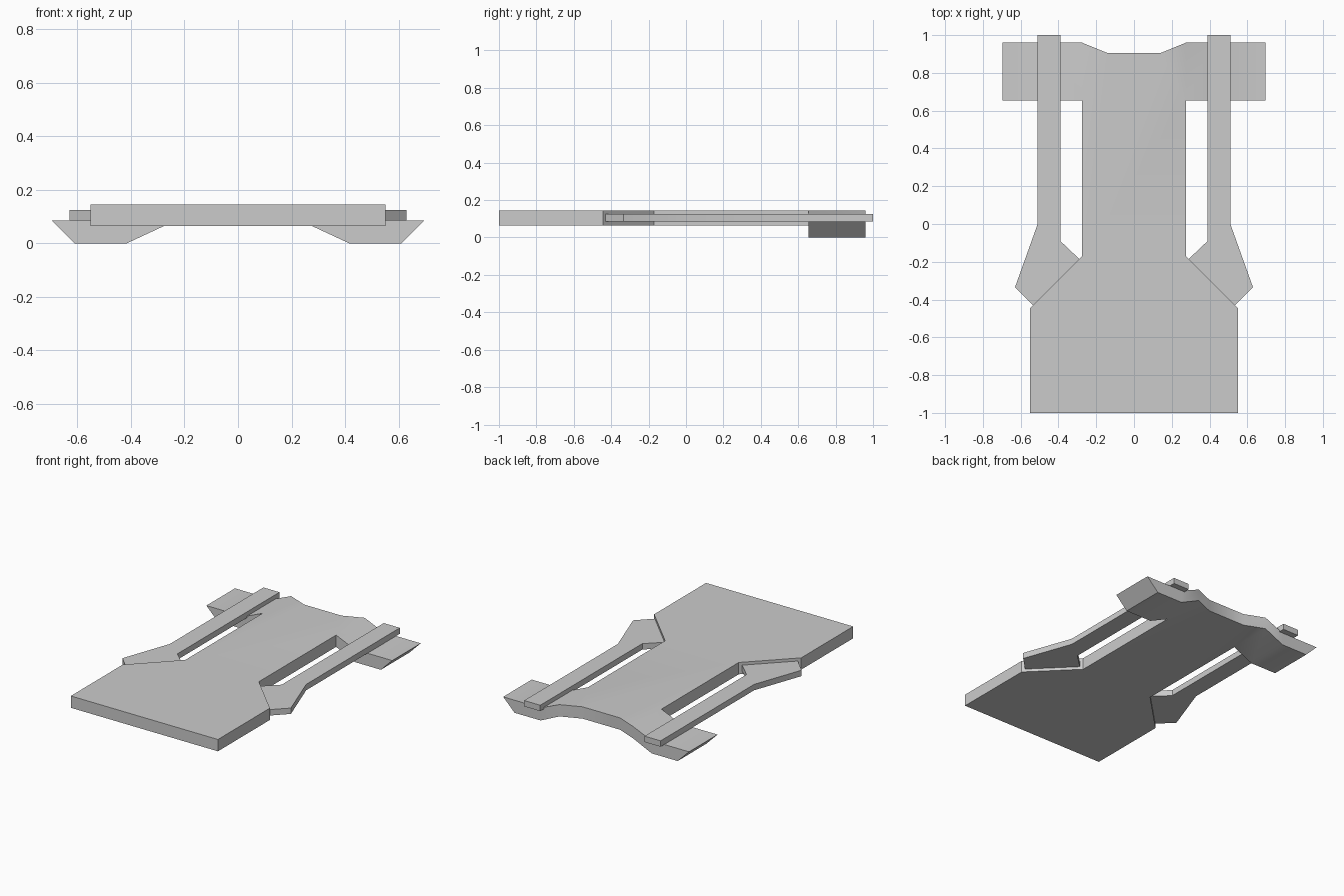
import bpy
import bmesh

cube = bpy.data.objects.get("Cube")
if cube:
    bpy.data.objects.remove(cube, do_unlink=True)

grey = bpy.data.materials.new("light grey")
grey.use_nodes = True
grey.diffuse_color = (0.6, 0.6, 0.6, 1)
grey.node_tree.nodes["Principled BSDF"].inputs["Base Color"].default_value = (0.6, 0.6, 0.6, 1)


def prism(bm, low, high, open_edge=None):
    """Close two matching loops with caps and walls, leaving open_edge unwalled."""
    a = [bm.verts.new(p) for p in low]
    b = [bm.verts.new(p) for p in high]
    bm.faces.new(a)
    bm.faces.new(b)
    n = len(a)
    for i in range(n):
        if open_edge is None or i not in open_edge:
            j = (i + 1) % n
            bm.faces.new((a[i], a[j], b[j], b[i]))


def finish(bm, name):
    bmesh.ops.remove_doubles(bm, verts=bm.verts, dist=0.0005)
    bmesh.ops.recalc_face_normals(bm, faces=bm.faces)
    mesh = bpy.data.meshes.new(name)
    bm.to_mesh(mesh)
    bm.free()
    mesh.materials.append(grey)
    obj = bpy.data.objects.new(name, mesh)
    bpy.context.collection.objects.link(obj)
    bpy.ops.object.select_all(action='DESELECT')
    obj.select_set(True)
    bpy.context.view_layer.objects.active = obj
    bpy.ops.object.shade_smooth_by_angle()
    return obj


BOTTOM, TOP = 0.065, 0.145
FRONT_Y, BACK_Y = 0.655, 0.96
NECK = 0.275

# Main plate: wide front, narrow neck, shallow scoop at the back
half = [(0.55, -1), (0.55, -0.445), (NECK, -0.17), (NECK, FRONT_Y), (NECK, BACK_Y), (0.14, 0.905)]
outline = half + [(-x, y) for x, y in reversed(half)]
bm = bmesh.new()
# The walls where the feet join stay open
prism(bm, [(x, y, BOTTOM) for x, y in outline], [(x, y, TOP) for x, y in outline],
      open_edge=(3, 7))

# Drooping feet either side of the back of the plate
foot = [(NECK, BOTTOM), (NECK, TOP), (0.415, 0.085), (0.695, 0.085), (0.61, 0), (0.415, 0)]
for s in (1, -1):
    prism(bm, [(s * x, FRONT_Y, z) for x, z in foot],
          [(s * x, BACK_Y, z) for x, z in foot], open_edge=(0,))
finish(bm, "body_plate")

# Side rails with flared front ends
rail = [(0.39, 1), (0.51, 1), (0.51, 0), (0.63, -0.335), (0.535, -0.43), (0.29, -0.185), (0.39, -0.09)]
for s, side in ((1, "left"), (-1, "right")):
    bm = bmesh.new()
    prism(bm, [(s * x, y, 0.085) for x, y in rail], [(s * x, y, 0.125) for x, y in rail])
    finish(bm, side + "_rail")
